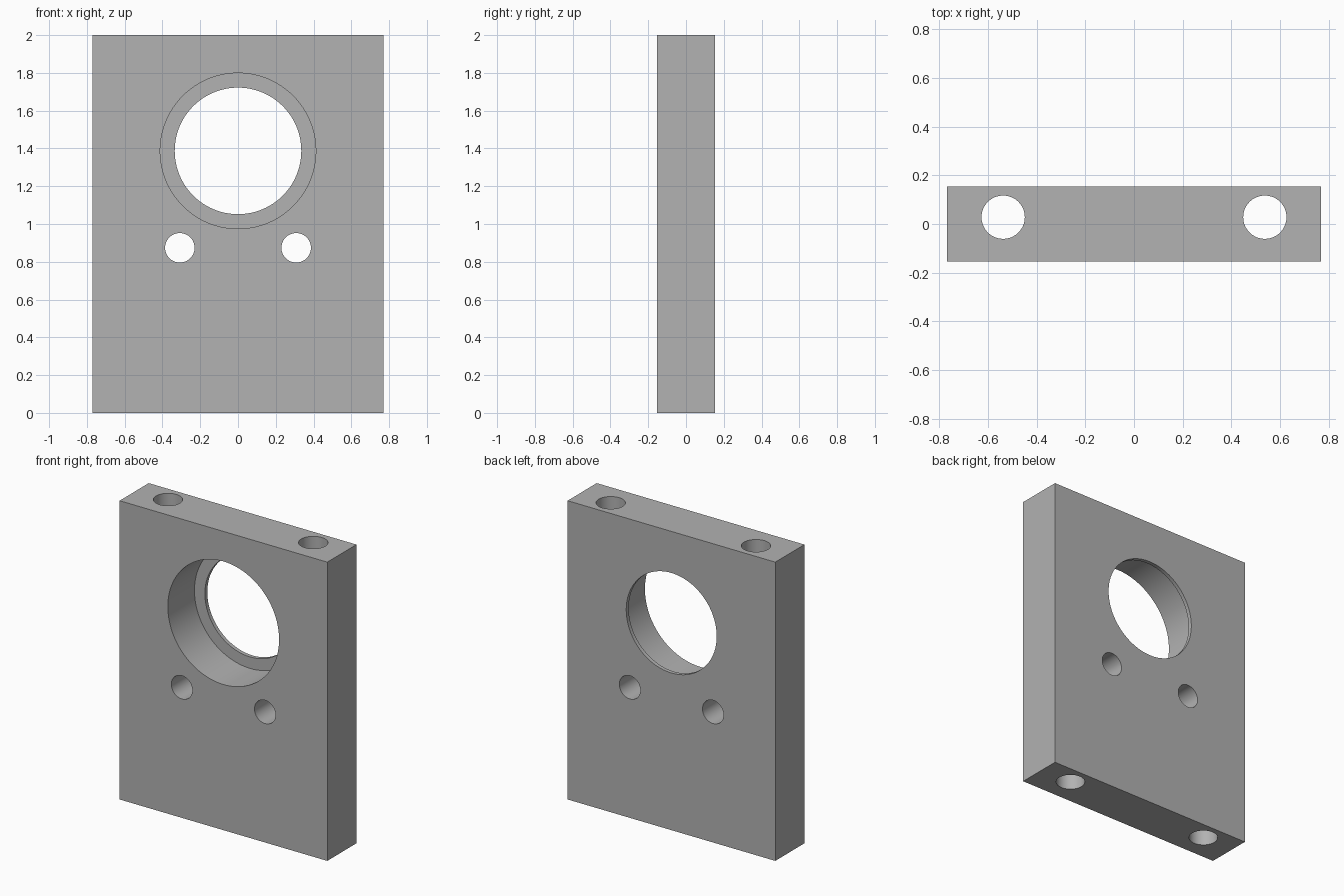
import bpy
from math import pi, radians

cube = bpy.data.objects.get("Cube")
if cube:
    bpy.data.objects.remove(cube, do_unlink=True)

WIDTH, DEPTH, HEIGHT = 1.538, 0.308, 2.0
LIP = 0.026            # thin retaining lip at the back of the bore
BORE_Z = 1.387

grey = bpy.data.materials.new("plain_grey")
grey.use_nodes = True
colour = (0.445, 0.445, 0.445, 1)
grey.diffuse_color = colour
grey.node_tree.nodes["Principled BSDF"].inputs["Base Color"].default_value = colour

# Upright mounting plate
bpy.ops.mesh.primitive_cube_add(size=1, location=(0, 0, HEIGHT / 2))
plate = bpy.context.object
plate.name = plate.data.name = "mounting_plate"
plate.scale = (WIDTH, DEPTH, HEIGHT)
bpy.ops.object.transform_apply(location=True, rotation=False, scale=True)
plate.data.materials.append(grey)


def drill(name, radius, length, location, along_y=True, sides=96):
    """Cut a round hole through the plate, then discard the cutter."""
    bpy.ops.mesh.primitive_cylinder_add(
        vertices=sides, radius=radius, depth=length, location=location,
        rotation=(pi / 2 if along_y else 0, 0, 0))
    cutter = bpy.context.object
    cutter.name = name
    cutter.hide_render = True
    cutter.data.materials.append(grey)
    bpy.ops.object.select_all(action="DESELECT")
    plate.select_set(True)
    bpy.context.view_layer.objects.active = plate
    cut = plate.modifiers.new(name, "BOOLEAN")
    cut.operation, cut.solver, cut.object = "DIFFERENCE", "EXACT", cutter
    bpy.ops.object.modifier_apply(modifier=cut.name)
    bpy.data.objects.remove(cutter, do_unlink=True)


# Large bearing seat from the front, with a smaller through hole behind it
drill("bearing_seat", 0.412, 2 * (DEPTH - LIP), (0, -DEPTH / 2, BORE_Z), sides=128)
drill("bore", 0.335, 1, (0, 0, BORE_Z), sides=128)

# Mirrored pairs: small screw holes front to back, long holes top to bottom
for side in (-1, 1):
    drill("screw_hole", 0.078, 1, (side * 0.308, 0, 0.874), sides=64)
    drill("long_hole", 0.089, 3, (side * 0.538, 0.028, 1), along_y=False, sides=64)

bpy.ops.object.shade_smooth_by_angle(angle=radians(30))
